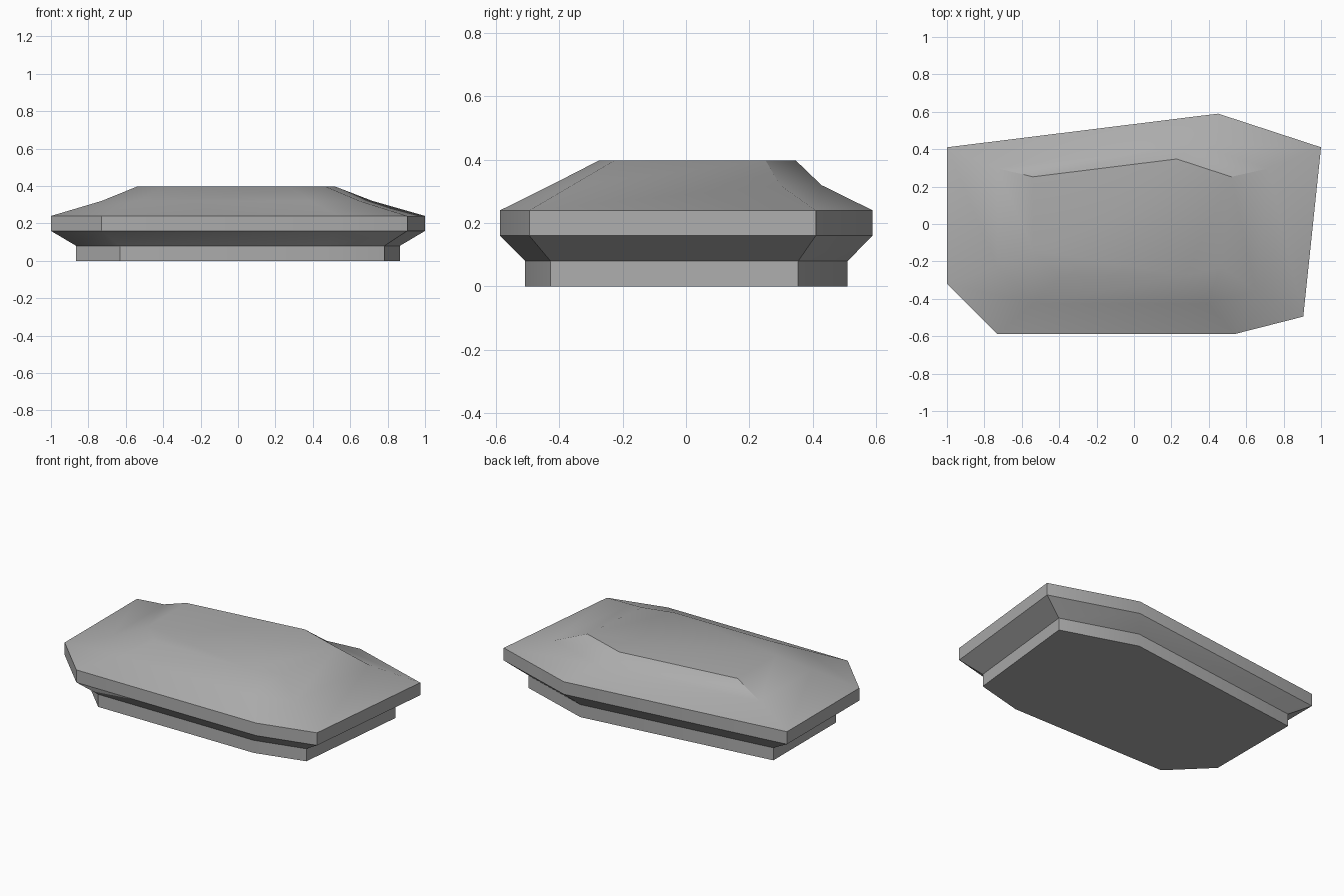
import bpy, bmesh, math

if "Cube" in bpy.data.objects:
    bpy.data.objects.remove(bpy.data.objects["Cube"])

# Seven-sided stone outline, counter-clockwise from above
outline = [(-1, 0.41), (-1, -0.32), (-0.73, -0.588), (0.54, -0.588),
           (0.905, -0.495), (1, 0.41), (0.45, 0.59)]

# Stacked levels: height, scale, x shift, y shift
levels = [(0.0, 0.865, 0, 0), (0.08, 0.865, 0, 0), (0.16, 1, 0, 0),
          (0.24, 1, 0, 0), (0.32, 0.725, -0.005, 0), (0.397, 0.53, -0.01, 0.035)]

stone = bpy.data.materials.new("stone_grey")
stone.diffuse_color = (0.42, 0.42, 0.42, 1)
stone.use_nodes = True
stone.node_tree.nodes["Principled BSDF"].inputs["Base Color"].default_value = stone.diffuse_color

# Flat stone slab lofted through the levels
bm = bmesh.new()
rings = [[bm.verts.new((x * s + dx, y * s + dy, z)) for x, y in outline]
         for z, s, dx, dy in levels]
n = len(outline)
for low, high in zip(rings, rings[1:]):
    for i in range(n):
        j = (i + 1) % n
        bm.faces.new((low[i], low[j], high[j], high[i]))
bm.faces.new(rings[0][::-1])
bm.faces.new(rings[-1])
bmesh.ops.recalc_face_normals(bm, faces=bm.faces)

mesh = bpy.data.meshes.new("flat_stone")
bm.to_mesh(mesh)
bm.free()
mesh.materials.append(stone)
slab = bpy.data.objects.new("flat_stone", mesh)
bpy.context.collection.objects.link(slab)

# Soft domed top, crisp rim
bpy.context.view_layer.objects.active = slab
slab.select_set(True)
bpy.ops.object.shade_smooth_by_angle(angle=math.radians(35))
